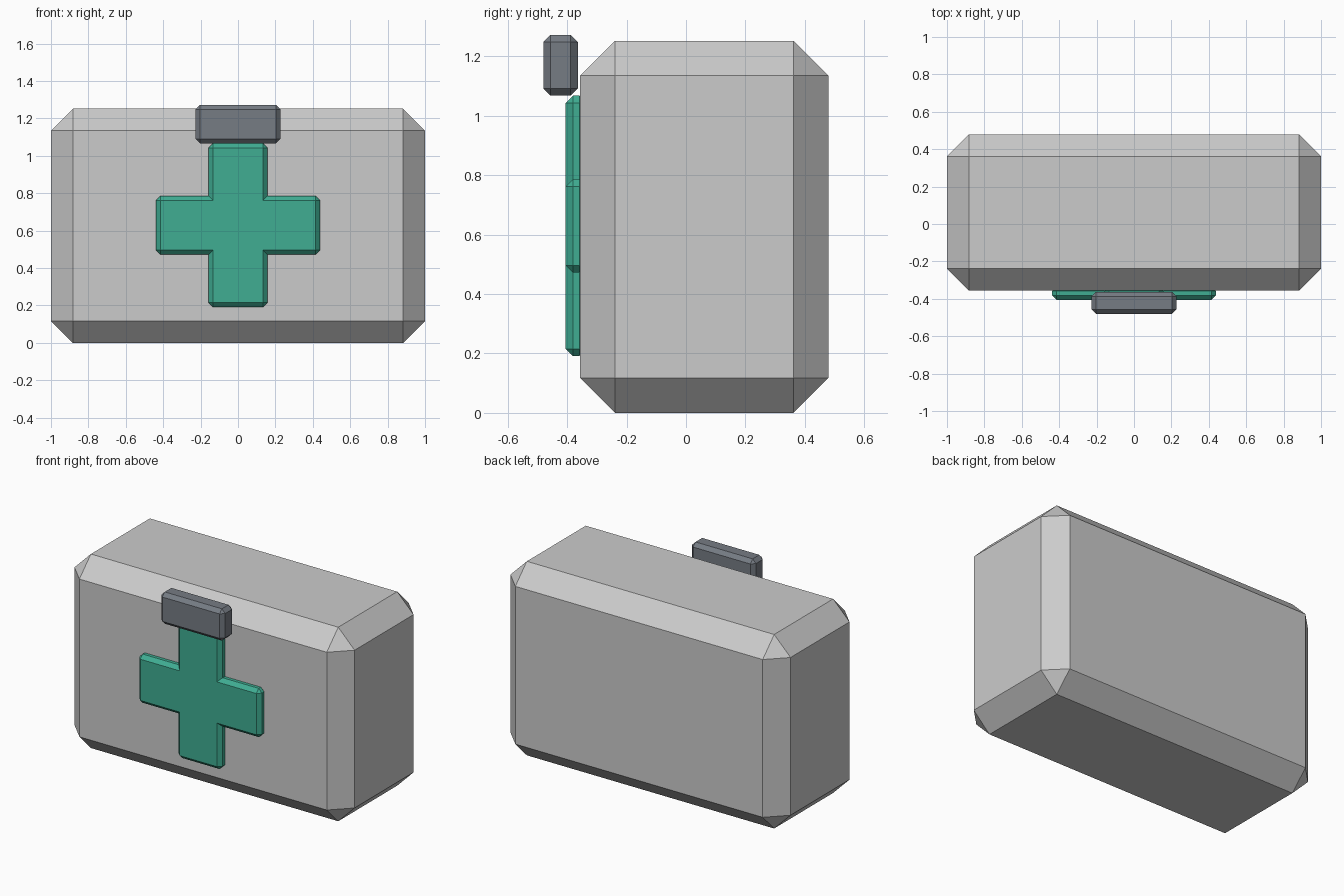
import bpy, bmesh

if "Cube" in bpy.data.objects:
    bpy.data.objects.remove(bpy.data.objects["Cube"])


def chamfered_prism(name, profile, y0, y1, chamfer, color=None):
    """Extrude an XZ profile from y0 to y1 and chamfer every convex edge and rim."""
    bm = bmesh.new()
    face = bm.faces.new([bm.verts.new((x, y0, z)) for x, z in profile])
    ext = bmesh.ops.extrude_face_region(bm, geom=[face], use_keep_orig=True)
    moved = [g for g in ext["geom"] if isinstance(g, bmesh.types.BMVert)]
    bmesh.ops.translate(bm, verts=moved, vec=(0, y1 - y0, 0))
    bmesh.ops.recalc_face_normals(bm, faces=bm.faces)
    edges = [e for e in bm.edges if e.is_convex]
    bmesh.ops.bevel(bm, geom=edges, offset=chamfer, offset_type='OFFSET',
                    segments=1, profile=0.5, affect='EDGES')
    bmesh.ops.recalc_face_normals(bm, faces=bm.faces)
    mesh = bpy.data.meshes.new(name)
    bm.to_mesh(mesh)
    bm.free()
    obj = bpy.data.objects.new(name, mesh)
    bpy.context.collection.objects.link(obj)
    if color:
        mat = bpy.data.materials.new(name + "_color")
        mat.diffuse_color = color
        mat.use_nodes = True
        mat.node_tree.nodes["Principled BSDF"].inputs["Base Color"].default_value = mat.diffuse_color
        mesh.materials.append(mat)
    return obj


def rect(hw, z0, z1):
    return [(-hw, z0), (hw, z0), (hw, z1), (-hw, z1)]


# Case body
chamfered_prism("case_body", rect(1.0, 0, 1.252), -0.356, 0.479, 0.117)

# Raised cross on the front
a, b, cz = 0.157, 0.438, 0.629
quarter = [(b, -a), (b, a), (a, a)]
cross = []
for _ in range(4):
    cross += [(x, z + cz) for x, z in quarter]
    quarter = [(-z, x) for x, z in quarter]
chamfered_prism("front_cross", cross, -0.405, -0.335, 0.024, (0.05, 0.42, 0.29, 1))

# Latch above the cross
chamfered_prism("latch", rect(0.228, 1.067, 1.272), -0.48, -0.364, 0.024, (0.18, 0.2, 0.23, 1))
